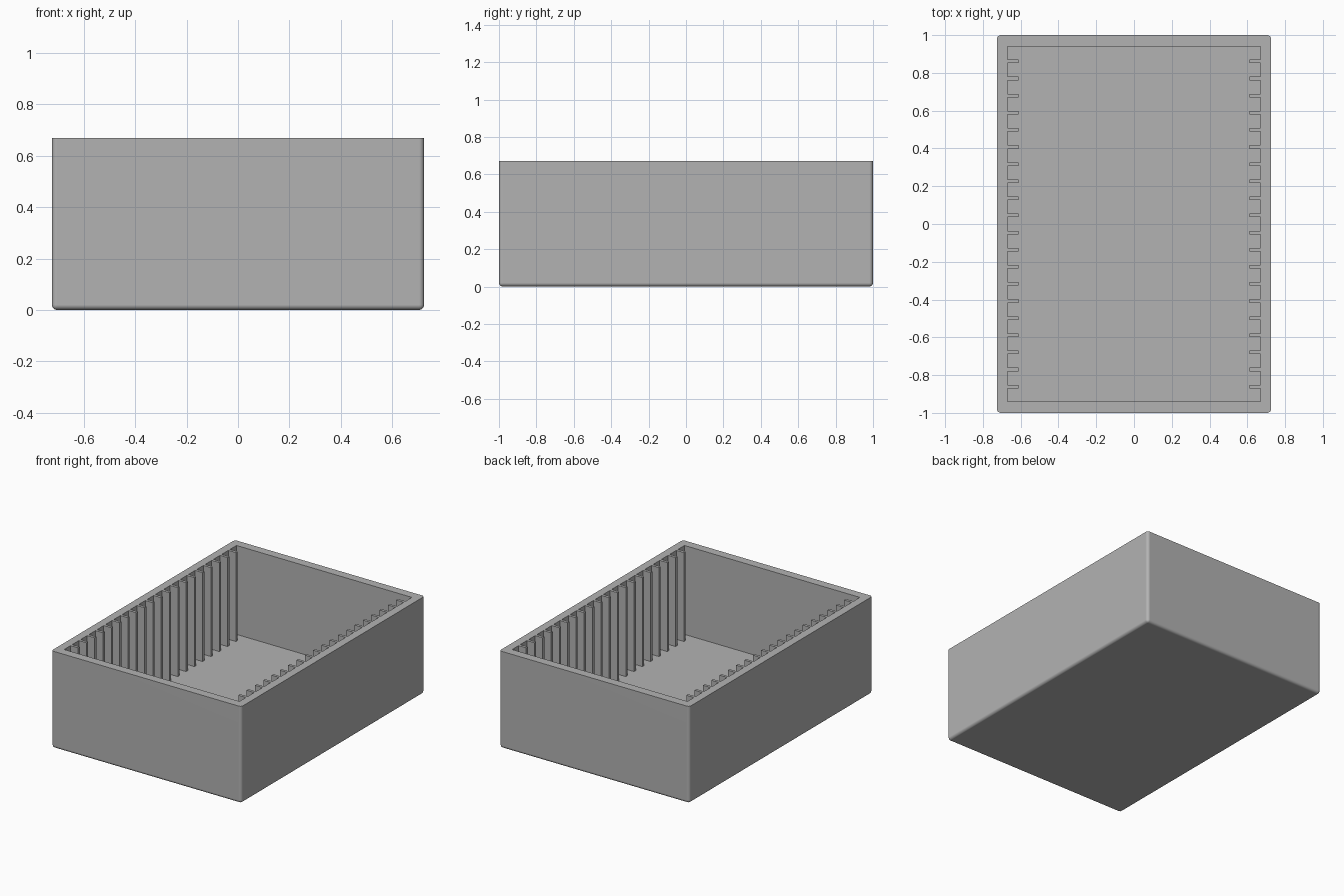
import bpy
import bmesh
from math import radians

default_cube = bpy.data.objects.get("Cube")
if default_cube:
    bpy.data.objects.remove(default_cube, do_unlink=True)

# Overall sizes
HALF_X, HALF_Y, HEIGHT = 0.725, 1.0, 0.67
IN_X, IN_Y, FLOOR = 0.67, 0.94, 0.056
RIBS, PITCH, RIB_HALF, RIB_TIP = 20, 0.0906, 0.0095, 0.612
ROUND = 0.02

grey = bpy.data.materials.new("plain grey")
grey.use_nodes = True
grey.diffuse_color = (0.45, 0.45, 0.45, 1)
grey.node_tree.nodes["Principled BSDF"].inputs["Base Color"].default_value = grey.diffuse_color


def prism(name, outline, z0, z1):
    """Upright prism from a plan outline; returns its object and open bmesh."""
    bm = bmesh.new()
    face = bm.faces.new([bm.verts.new((x, y, z0)) for x, y in outline])
    top = bmesh.ops.extrude_face_region(bm, geom=[face])["geom"]
    verts = [v for v in top if isinstance(v, bmesh.types.BMVert)]
    bmesh.ops.translate(bm, verts=verts, vec=(0, 0, z1 - z0))
    bmesh.ops.recalc_face_normals(bm, faces=bm.faces)
    obj = bpy.data.objects.new(name, bpy.data.meshes.new(name))
    obj.data.materials.append(grey)
    bpy.context.collection.objects.link(obj)
    return obj, bm


def finish(obj, bm):
    bm.to_mesh(obj.data)
    bm.free()


# Outer box: rounded upright corners and bottom edges, crisp rim
corners = [(-HALF_X, -HALF_Y), (HALF_X, -HALF_Y), (HALF_X, HALF_Y), (-HALF_X, HALF_Y)]
box, bm = prism("slotted_box", corners, 0, HEIGHT)
soft = [e for e in bm.edges if min(v.co.z for v in e.verts) < 0.01]
bmesh.ops.bevel(bm, geom=soft, offset=ROUND, segments=5, profile=0.5, affect='EDGES')
finish(box, bm)

# Cavity plan: right side notched around each rib, then turned for the left side
right_side = [(IN_X, -IN_Y)]
for i in range(RIBS):
    y = (i - (RIBS - 1) / 2) * PITCH
    right_side += [(IN_X, y - RIB_HALF), (RIB_TIP, y - RIB_HALF),
                   (RIB_TIP, y + RIB_HALF), (IN_X, y + RIB_HALF)]
right_side.append((IN_X, IN_Y))
outline = right_side + [(-x, -y) for x, y in right_side]
cavity, bm = prism("cavity_cutter", outline, FLOOR, HEIGHT + 0.1)
finish(cavity, bm)
cavity.hide_render = True

# Cut the cavity, leaving floor, walls and ribs in one piece
cut = box.modifiers.new("cavity", 'BOOLEAN')
cut.operation = 'DIFFERENCE'
cut.solver = 'EXACT'
cut.object = cavity
bpy.ops.object.select_all(action='DESELECT')
box.select_set(True)
bpy.context.view_layer.objects.active = box
bpy.ops.object.modifier_apply(modifier=cut.name)
bpy.data.objects.remove(cavity, do_unlink=True)

# Smooth rounded corners, flat walls
bpy.ops.object.shade_smooth_by_angle(angle=radians(30))
weighted = box.modifiers.new("flat walls", 'WEIGHTED_NORMAL')
weighted.keep_sharp = True
